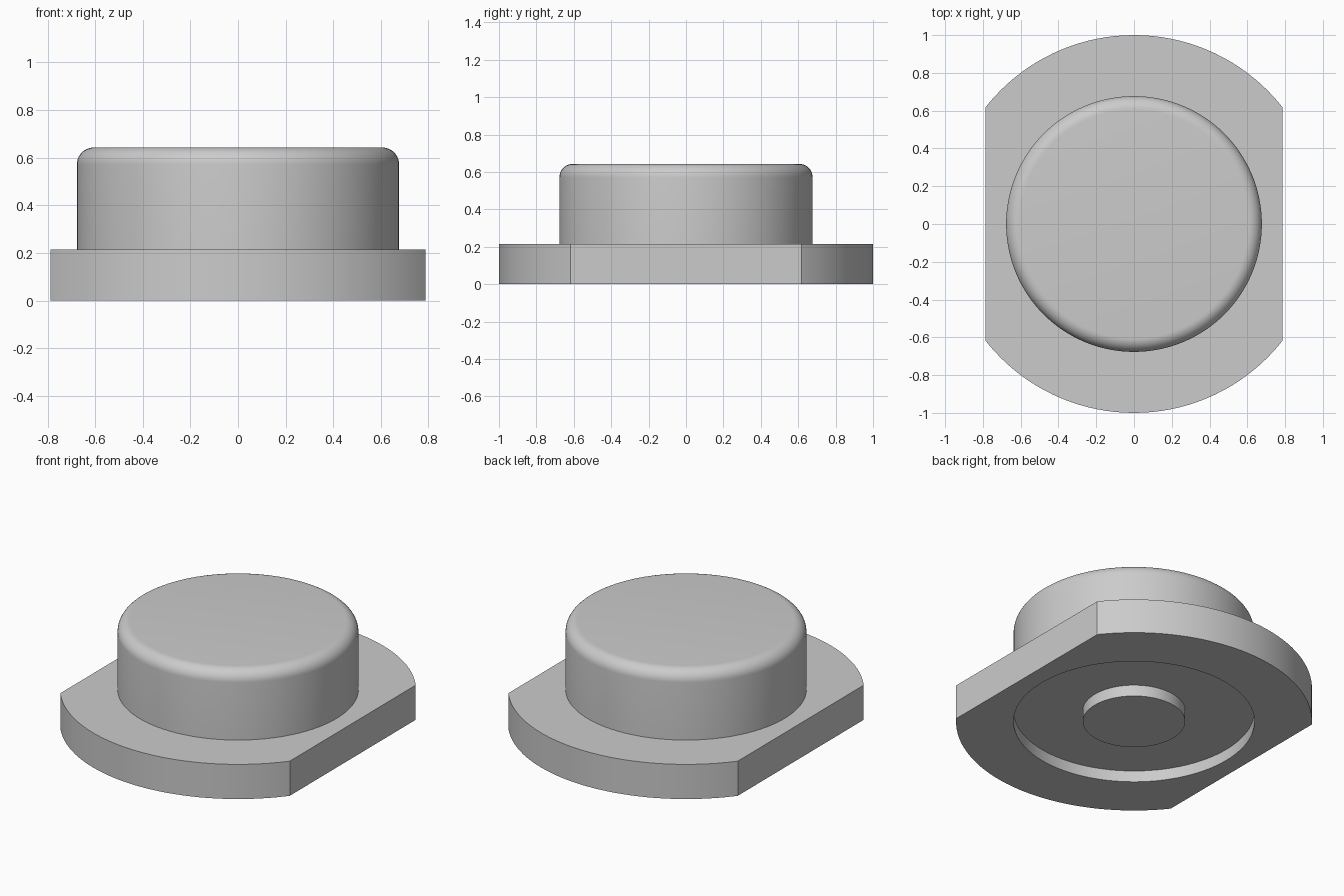
import bpy
import bmesh
import math
from mathutils import Vector

default_cube = bpy.data.objects.get("Cube")
if default_cube:
    bpy.data.objects.remove(default_cube, do_unlink=True)

SEGMENTS = 128
CAP_R, POST_R, FLANGE_R = 0.677, 0.288, 1.0
FLAT_X = 0.787
RECESS_Z, FLANGE_Z, TOP_Z = 0.07, 0.215, 0.643
FILLET = 0.072

grey = bpy.data.materials.new("plain_grey")
grey.use_nodes = True
colour = (0.6, 0.6, 0.6, 1.0)
grey.diffuse_color = colour
grey.node_tree.nodes["Principled BSDF"].inputs["Base Color"].default_value = colour


def lathe(name, profile, flat_x=None):
    """Revolve an (r, z) profile about z, optionally trimming flats at +-flat_x."""
    bm = bmesh.new()
    verts = [bm.verts.new((r, 0, z)) for r, z in profile]
    edges = [bm.edges.new(pair) for pair in zip(verts, verts[1:])]
    bmesh.ops.spin(bm, geom=verts + edges, cent=(0, 0, 0), axis=(0, 0, 1),
                   angle=math.tau, steps=SEGMENTS, use_duplicate=False)
    bmesh.ops.remove_doubles(bm, verts=bm.verts, dist=1e-5)
    if flat_x:
        for side in (-1, 1):
            cut = bmesh.ops.bisect_plane(
                bm, geom=bm.verts[:] + bm.edges[:] + bm.faces[:],
                plane_co=(side * flat_x, 0, 0), plane_no=(side, 0, 0),
                clear_outer=True)
            # Close the cut with one upright face
            points = [v for v in cut["geom_cut"] if isinstance(v, bmesh.types.BMVert)]
            low = sorted((v for v in points if v.co.z < FLANGE_Z / 2), key=lambda v: v.co.y)
            high = sorted((v for v in points if v.co.z >= FLANGE_Z / 2), key=lambda v: -v.co.y)
            bm.faces.new(low + high)
    bmesh.ops.recalc_face_normals(bm, faces=bm.faces)
    # Point the faces of each open shell outward, judged by its highest or lowest flat
    level = [f for f in bm.faces if abs(f.normal.z) > 0.99]
    top = max(level, key=lambda f: f.calc_center_median().z)
    up = 1 if top.calc_center_median().z > FLANGE_Z / 2 else -1
    if top.normal.z * up < 0:
        bmesh.ops.reverse_faces(bm, faces=bm.faces)
    mesh = bpy.data.meshes.new(name)
    bm.to_mesh(mesh)
    bm.free()
    mesh.materials.append(grey)
    obj = bpy.data.objects.new(name, mesh)
    bpy.context.collection.objects.link(obj)
    bpy.ops.object.select_all(action="DESELECT")
    obj.select_set(True)
    bpy.context.view_layer.objects.active = obj
    bpy.ops.object.shade_smooth_by_angle(angle=math.radians(30))
    return obj


# Flange with two flats and a shallow recess underneath
lathe("flange", [(POST_R, RECESS_Z), (CAP_R, RECESS_Z), (CAP_R, 0), (FLANGE_R, 0),
                 (FLANGE_R, FLANGE_Z), (CAP_R, FLANGE_Z)], FLAT_X)

# Round cap with a filleted top edge
corner = Vector((CAP_R - FILLET, TOP_Z - FILLET))
arc = [(corner.x + FILLET * math.cos(a), corner.y + FILLET * math.sin(a))
       for a in (math.pi / 2 * i / 10 for i in range(11))]
lathe("cap", [(CAP_R, FLANGE_Z)] + arc + [(0, TOP_Z)])

# Short central post inside the recess
lathe("post", [(0, 0), (POST_R, 0), (POST_R, RECESS_Z)])
